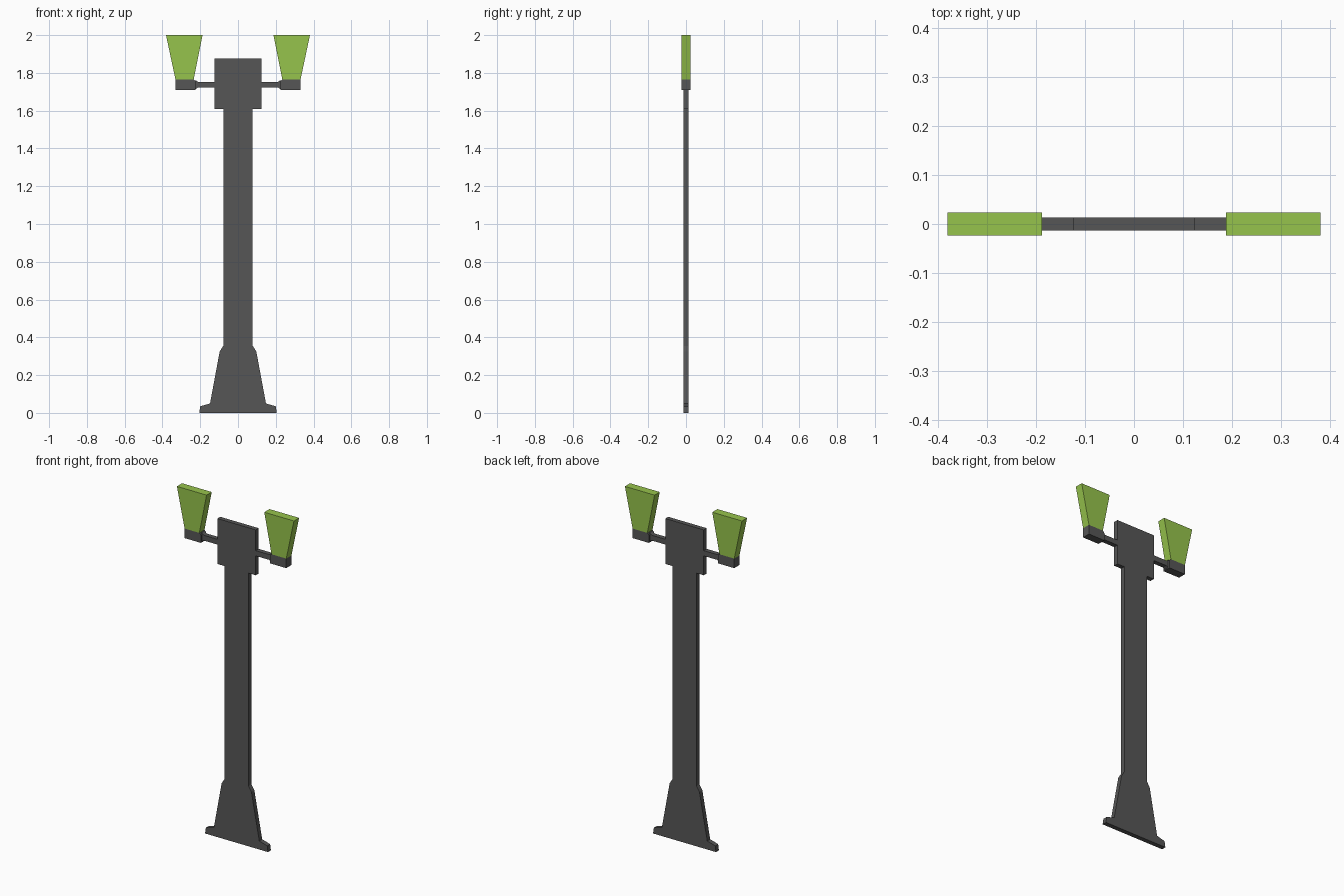
import bpy, bmesh

if "Cube" in bpy.data.objects:
    bpy.data.objects.remove(bpy.data.objects["Cube"])


def srgb(r, g, b):
    f = lambda c: c / 12.92 if c <= 0.04045 else ((c + 0.055) / 1.055) ** 2.4
    return (f(r / 255), f(g / 255), f(b / 255), 1.0)


def material(name, colour):
    m = bpy.data.materials.new(name)
    m.diffuse_color = colour
    m.use_nodes = True
    m.node_tree.nodes["Principled BSDF"].inputs["Base Color"].default_value = m.diffuse_color
    return m


GREY = material("dark grey metal", srgb(86, 86, 86))
GREEN = material("green glass", srgb(150, 195, 76))


def plate(name, profile, half_depth, mat):
    """Extrude an x-z outline symmetrically along y."""
    bm = bmesh.new()
    face = bm.faces.new([bm.verts.new((x, -half_depth, z)) for x, z in profile])
    ext = bmesh.ops.extrude_face_region(bm, geom=[face])
    verts = [v for v in ext["geom"] if isinstance(v, bmesh.types.BMVert)]
    bmesh.ops.translate(bm, verts=verts, vec=(0, 2 * half_depth, 0))
    bmesh.ops.recalc_face_normals(bm, faces=bm.faces)
    me = bpy.data.meshes.new(name)
    bm.to_mesh(me)
    bm.free()
    me.materials.append(mat)
    ob = bpy.data.objects.new(name, me)
    bpy.context.collection.objects.link(ob)
    return ob


def mirrored(half):
    return half + [(-x, z) for x, z in reversed(half)]


THIN, THICK = 0.0135, 0.024

# Flared foot, straight column and square head share one outline
plate("post", mirrored([
    (0.205, 0.0), (0.2, 0.035), (0.148, 0.05), (0.097, 0.325), (0.078, 0.355),
    (0.078, 1.608), (0.125, 1.608), (0.125, 1.875)]), THIN, GREY)

# Lamp arms, cups and lanterns on both sides
for side, s in (("left", -1), ("right", 1)):
    def part(name, pts, depth, mat):
        plate(f"{side}_{name}", [(s * x, z) for x, z in pts], depth, mat)

    part("arm", [(0.125, 1.722), (0.212, 1.722), (0.225, 1.714), (0.235, 1.714),
                 (0.235, 1.761), (0.225, 1.761), (0.212, 1.753), (0.125, 1.753)], THIN, GREY)
    part("cup", [(0.225, 1.709), (0.331, 1.709), (0.331, 1.765),
                 (0.235, 1.765), (0.225, 1.755)], THICK, GREY)
    part("lantern", [(0.235, 1.765), (0.331, 1.765), (0.381, 2.0), (0.188, 2.0)],
         THICK, GREEN)
